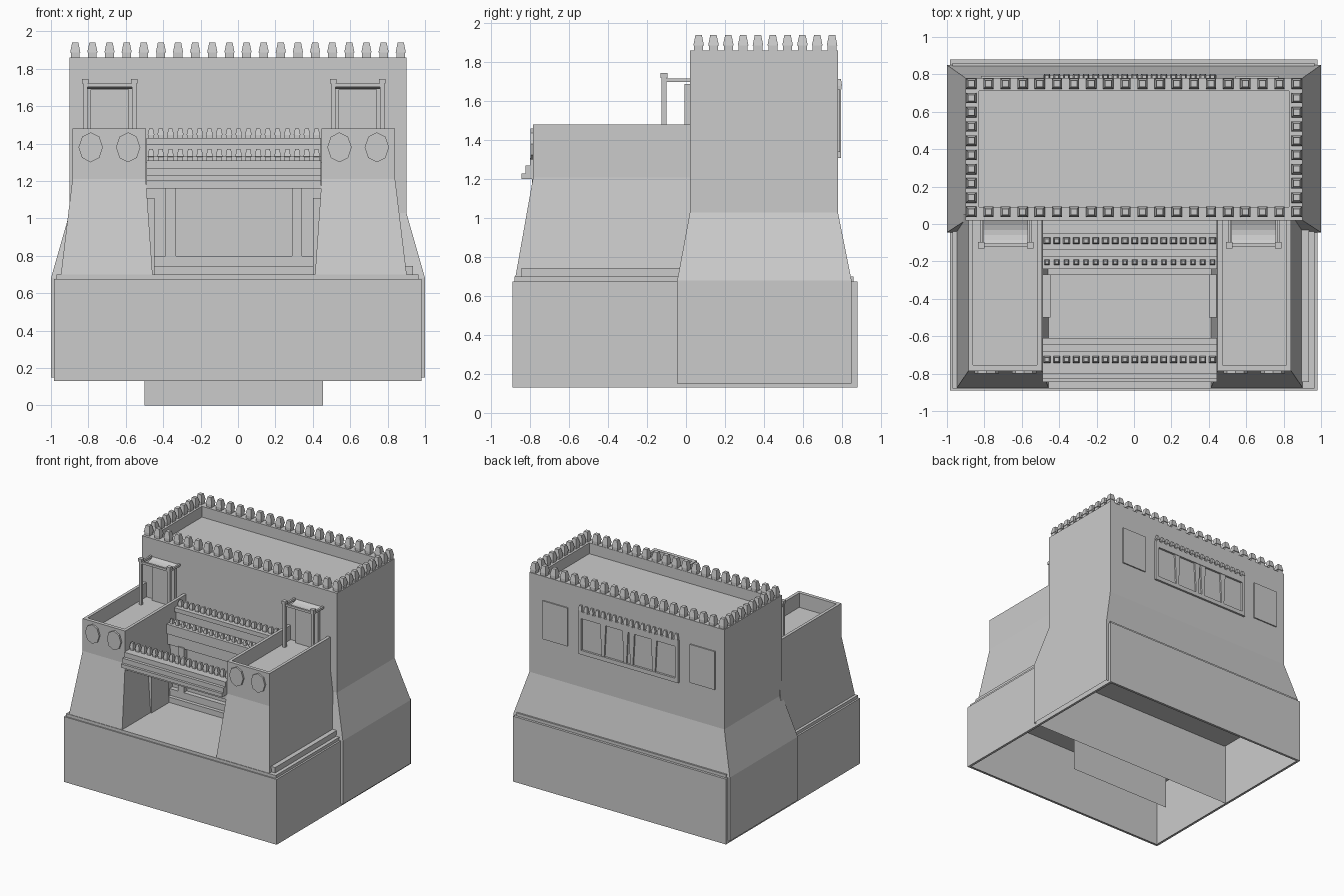
import bpy, math

if "Cube" in bpy.data.objects:
    bpy.data.objects.remove(bpy.data.objects["Cube"])

CX = -0.0225  # mirror axis of the gate and wing towers


def make(name, verts, faces):
    me = bpy.data.meshes.new(name)
    me.from_pydata(verts, [], faces)
    me.update()
    ob = bpy.data.objects.new(name, me)
    bpy.context.collection.objects.link(ob)
    return ob


def loft(name, rects, cap=True, floor=False):
    """Skin rectangles (x0, x1, y0, y1, z) into a shell."""
    v, f = [], []
    for x0, x1, y0, y1, z in rects:
        v += [(x0, y0, z), (x1, y0, z), (x1, y1, z), (x0, y1, z)]
    for i in range(len(rects) - 1):
        for k in range(4):
            a, b = 4 * i + k, 4 * i + (k + 1) % 4
            f.append((a, b, b + 4, a + 4))
    n = len(v)
    if cap:
        f.append((n - 4, n - 3, n - 2, n - 1))
    if floor:
        f.append((3, 2, 1, 0))
    return make(name, v, f)


def box(name, x0, x1, y0, y1, z0, z1):
    return loft(name, [(x0, x1, y0, y1, z0), (x0, x1, y0, y1, z1)], floor=True)


def merlons(name, points, z, w, h):
    """Row of small tapered battlements on a narrow foot."""
    v, f = [], []
    for x, y in points:
        s = len(v)
        levels = [(0.42, 0), (0.42, 0.32), (0.5, 0.33), (0.3, 1)]
        for r, t in levels:
            r *= w
            v += [(x - r, y - r, z + t * h), (x + r, y - r, z + t * h),
                  (x + r, y + r, z + t * h), (x - r, y + r, z + t * h)]
        for i in range(3):
            for k in range(4):
                a, b = s + 4 * i + k, s + 4 * i + (k + 1) % 4
                f.append((a, b, b + 4, a + 4))
        f.append((s + 12, s + 13, s + 14, s + 15))
    return make(name, v, f)


def row(x0, x1, y, n):
    return [(x0 + (x1 - x0) * i / (n - 1), y) for i in range(n)]


def span(sx, a, b):
    """Offsets from the gate axis, mirrored for the left side."""
    return tuple(sorted((CX + sx * a, CX + sx * b)))


# hollow base platform with a thin lower lip, and ledges on top
loft("base_platform", [(-.965, .96, -.87, .86, .13), (-.985, .98, -.89, .88, .13),
                       (-.985, .98, -.89, .88, .675)])
box("lower_ledge", -.97, .965, -.88, .86, .67, .70).name = "lower_ledge"
box("right_upper_ledge", .85, .935, -.845, 0, .69, .745)

# rear keep: battered foot, straight wall, recessed roof
loft("keep", [(-1, 1, -.045, .85, .15), (-1, 1, -.045, .85, .68),
              (-.9, .9, .02, .78, 1.03), (-.9, .9, .02, .78, 1.86),
              (-.83, .83, .09, .71, 1.86), (-.83, .83, .09, .71, 1.77)])
pts = row(-.87, .87, .065, 20) + row(-.87, .87, .75, 20)
for sx in (-.87, .87):
    pts += [(sx, .065 + .685 * i / 9) for i in range(1, 9)]
merlons("keep_battlements", pts, 1.86, .055, .08)

for sx, side in ((-1, "left"), (1, "right")):
    # wing tower with sloped lower walls and sunken deck
    a0, a1 = span(sx, .4325, .9275)
    b0, b1 = span(sx, .47, .8625)
    loft(side + "_tower", [(a0, a1, -.88, .05, .675), (b0, b1, -.785, .05, 1.21),
                           (b0, b1, -.785, .05, 1.48),
                           (b0 + .025, b1 - .025, -.755, .05, 1.48),
                           (b0 + .025, b1 - .025, -.755, .05, 1.36)])
    # octagonal bosses on the tower front
    for c in (.565, .765):
        bpy.ops.mesh.primitive_cylinder_add(
            vertices=8, radius=1, depth=1, location=(CX + sx * c, -.787, 1.38),
            rotation=(math.pi / 2, 0, 0))
        ob = bpy.context.object
        ob.name = side + "_boss"
        ob.scale = (.065, .08, .025)
    # canopy over the deck door: posts, rails, cloth and door panel
    for p in (.532, .794):
        q0, q1 = span(sx, p - .012, p + .012)
        box(side + "_canopy_post", q0, q1, -.125, -.101, 1.36, 1.73)
        box(side + "_post_cap", q0 - .005, q1 + .005, -.13, -.096, 1.72, 1.745)
        box(side + "_canopy_rail", q0 + .004, q1 - .004, -.12, .03, 1.70, 1.718)
    c0, c1 = span(sx, .53, .796)
    box(side + "_canopy_front_bar", c0 - .01, c1 + .01, -.121, -.105, 1.703, 1.722)
    cv = []
    for i in range(6):
        t = i / 5
        y, z = -.113 + .133 * t, 1.71 - .02 * math.sin(math.pi * t)
        cv += [(c0 + .015, y, z), (c1 - .015, y, z)]
    make(side + "_canopy_cloth", cv,
         [(2 * i, 2 * i + 1, 2 * i + 3, 2 * i + 2) for i in range(5)])
    d0, d1 = span(sx, .56, .766)
    box(side + "_deck_door", d0, d1, -.008, .03, 1.36, 1.69)
    # court side doors and gate pillars
    e0, e1 = span(sx, .424, .47)
    box(side + "_side_door", e0, e1, -.5, -.27, .675, 1.11)
    g0, g1 = span(sx, .31, .365)
    box(side + "_gate_pillar", g0, g1, -.24, -.19, .79, 1.17)
    # plain shutter on the rear wall
    s0, s1 = span(sx, .565, .795)
    box(side + "_rear_shutter", s0, s1, .77, .79, 1.34, 1.66)

# gate court: back wall sheet and two steps
X0, X1 = -.49, .445
make("gate_back_wall", [(-.5, -.2, 0), (.455, -.2, 0), (.455, -.2, 1.3), (-.5, -.2, 1.3)],
     [(0, 1, 2, 3)])
box("court_lower_step", X0, X1, -.27, -.2, .675, .745)
box("court_upper_step", X0, X1, -.24, -.2, .745, .80)

# stepped front lintel
for y0, y1, z0, z1 in ((-.79, -.65, 1.16, 1.20), (-.845, -.61, 1.20, 1.23),
                       (-.825, -.645, 1.23, 1.27), (-.80, -.68, 1.27, 1.31)):
    box("front_lintel_course", X0, X1, y0, y1, z0, z1)
merlons("front_lintel_battlements", row(-.465, .42, -.725, 18), 1.31, .036, .06)

# middle and rear beams
box("middle_beam", X0, X1, -.23, -.18, 1.16, 1.29)
box("middle_beam_cornice", X0, X1, -.24, -.175, 1.25, 1.33)
merlons("middle_battlements", row(-.465, .42, -.205, 18), 1.32, .028, .05)
box("rear_beam", X0, X1, -.115, -.06, 1.32, 1.40)
box("rear_beam_cornice", X0, X1, -.14, -.05, 1.395, 1.43)
merlons("rear_battlements", row(-.465, .42, -.09, 18), 1.43, .036, .05)
box("gate_roof", X0, X1, -.18, .03, 1.28, 1.32)

# rear wall window bank: frame, tapered mullions, cornice
W0, W1 = -.485, .44
box("window_sill", W0, W1, .77, .797, 1.31, 1.345)
box("window_head", W0, W1, .77, .797, 1.61, 1.665)
for x in (W0, W1 - .03):
    box("window_jamb", x, x + .03, .77, .797, 1.34, 1.62)
for off in (-.235, -.03, .03, .235):
    x = CX + off
    loft("window_mullion", [(x - .012, x + .012, .77, .793, 1.34),
                            (x - .026, x + .026, .77, .793, 1.615)])
merlons("window_battlements", row(W0 + .02, W1 - .02, .785, 18), 1.66, .034, .055)
